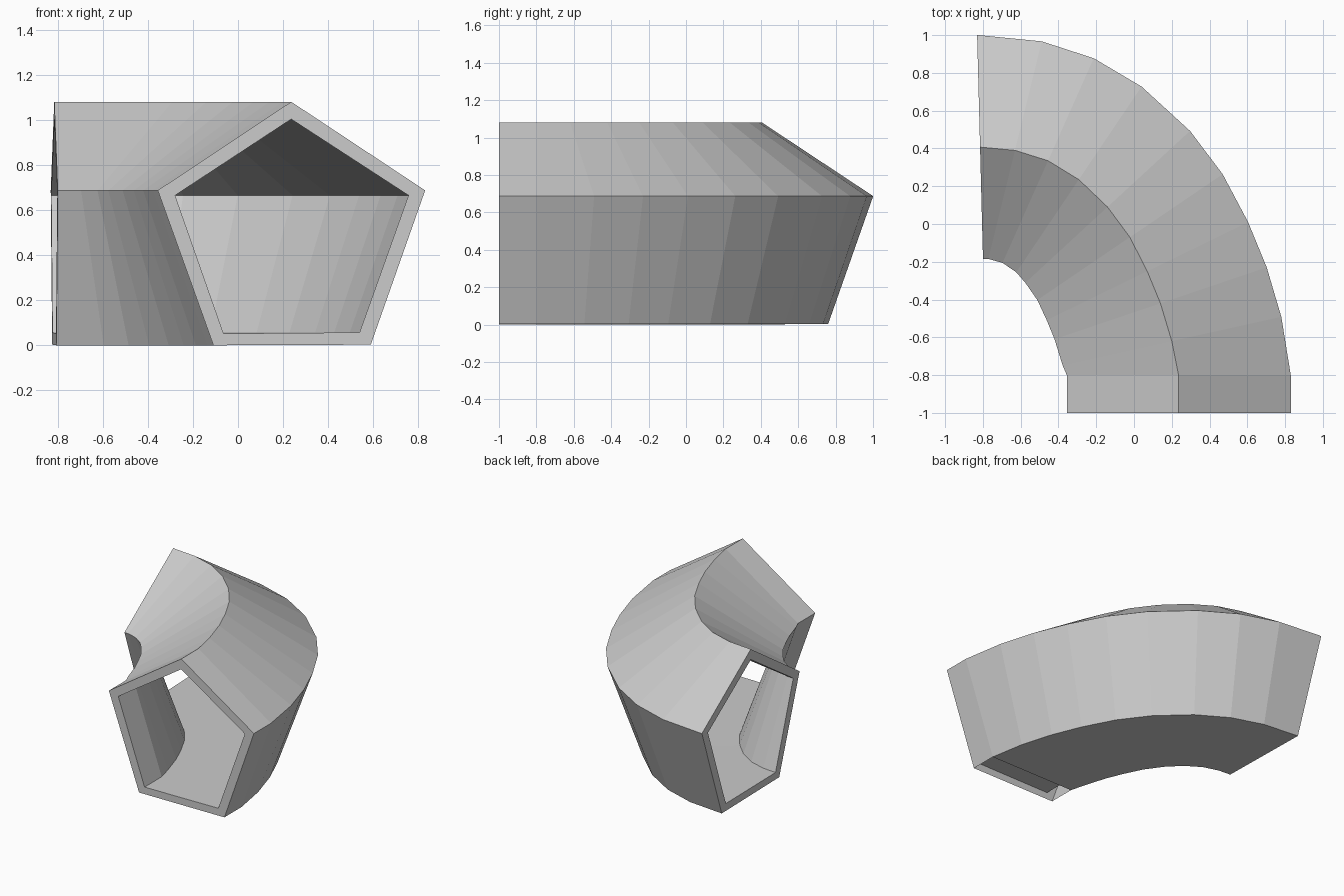
import bpy, bmesh
from math import radians, cos, sin

if "Cube" in bpy.data.objects:
    bpy.data.objects.remove(bpy.data.objects["Cube"])

# pentagon sections: (sideways offset from the ridge line, height)
OUTER = [(0, 1.08), (0.594, 0.687), (0.353, 0.003), (-0.345, 0.0), (-0.592, 0.687)]
INNER = [(0, 1.003), (0.52, 0.665), (0.303, 0.057), (-0.3, 0.052), (-0.515, 0.665)]

# path stations: x, y, turn in degrees
PATH = [(0.236, -1.0, 0), (0.236, -0.8, 0), (0.20, -0.62, 12.5), (0.14, -0.42, 18.7),
        (0.07, -0.25, 26), (-0.022, -0.07, 34.2), (-0.14, 0.09, 42.7), (-0.292, 0.235, 56),
        (-0.455, 0.335, 66), (-0.63, 0.39, 76.2), (-0.815, 0.407, 91.5)]


def rings(bm, section):
    return [[bm.verts.new((x + u * cos(radians(a)), y + u * sin(radians(a)), z))
             for u, z in section] for x, y, a in PATH]


bm = bmesh.new()
outer, inner = rings(bm, OUTER), rings(bm, INNER)

# outer and inner walls
for s in range(len(PATH) - 1):
    for i in range(5):
        j = (i + 1) % 5
        # the underside of the short straight piece is open
        if not (s == 0 and i == 2):
            bm.faces.new((outer[s][i], outer[s + 1][i], outer[s + 1][j], outer[s][j]))
        bm.faces.new((inner[s][j], inner[s + 1][j], inner[s + 1][i], inner[s][i]))

# rims at both open ends
for i in range(5):
    j = (i + 1) % 5
    bm.faces.new((outer[0][i], outer[0][j], inner[0][j], inner[0][i]))
    bm.faces.new((outer[-1][j], outer[-1][i], inner[-1][i], inner[-1][j]))

bmesh.ops.recalc_face_normals(bm, faces=bm.faces)
mesh = bpy.data.meshes.new("curved_tunnel")
bm.to_mesh(mesh)
bm.free()
tunnel = bpy.data.objects.new("curved_tunnel", mesh)
bpy.context.collection.objects.link(tunnel)
